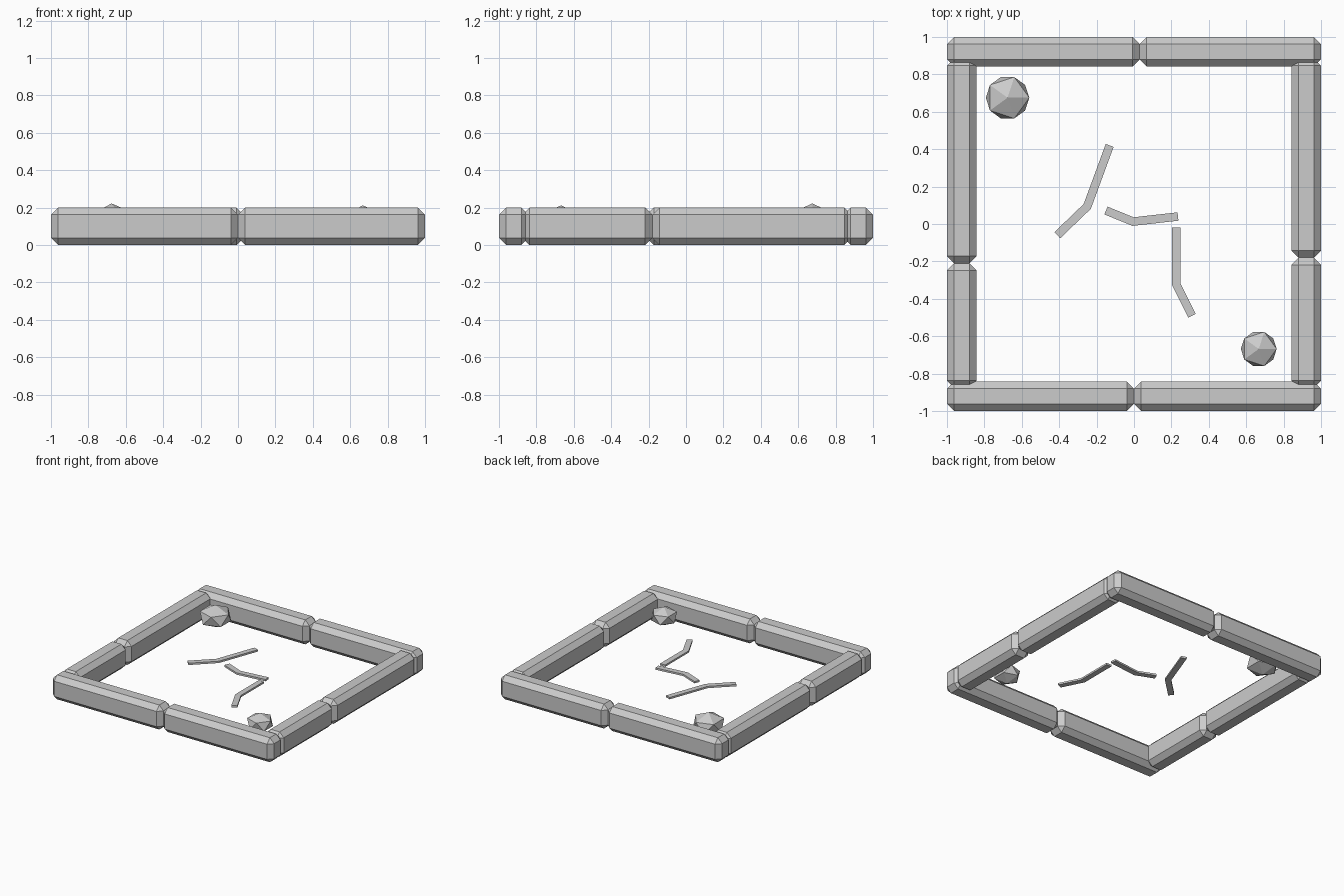
import bpy
import bmesh
from mathutils import Vector

cube = bpy.data.objects.get("Cube")
if cube:
    bpy.data.objects.remove(cube)

# Single stone colour
GREY = (0.6, 0.6, 0.6, 1)
stone = bpy.data.materials.new("stone_grey")
stone.use_nodes = True
stone.diffuse_color = GREY
stone.node_tree.nodes["Principled BSDF"].inputs["Base Color"].default_value = GREY


def add_object(name, bm):
    bmesh.ops.recalc_face_normals(bm, faces=bm.faces)
    mesh = bpy.data.meshes.new(name)
    bm.to_mesh(mesh)
    bm.free()
    mesh.materials.append(stone)
    obj = bpy.data.objects.new(name, mesh)
    bpy.context.collection.objects.link(obj)
    return obj


def beam(name, x0, x1, y0, y1, height=0.2, chamfer=0.038):
    """Chamfered block resting on the ground."""
    bm = bmesh.new()
    bmesh.ops.create_cube(bm, size=1)
    bmesh.ops.scale(bm, vec=(x1 - x0, y1 - y0, height), verts=bm.verts)
    bmesh.ops.translate(bm, vec=((x0 + x1) / 2, (y0 + y1) / 2, height / 2), verts=bm.verts)
    bmesh.ops.bevel(bm, geom=bm.edges[:], offset=chamfer, segments=1,
                    profile=0.5, affect='EDGES')
    add_object(name, bm)


def rock(name, location, radius, half_height):
    """Squashed twenty-sided stone."""
    bm = bmesh.new()
    bmesh.ops.create_icosphere(bm, subdivisions=1, radius=1)
    bmesh.ops.scale(bm, vec=(radius, radius, half_height), verts=bm.verts)
    bmesh.ops.translate(bm, vec=location, verts=bm.verts)
    add_object(name, bm)


def crack(name, path, width=0.045, z=0.093, thickness=0.015):
    """Thin bent strip with a mitred corner."""
    pts = [Vector(p) for p in path]
    dirs = [(b - a).normalized() for a, b in zip(pts, pts[1:])]
    bm = bmesh.new()
    rows = []
    for i, p in enumerate(pts):
        before, after = dirs[max(i - 1, 0)], dirs[min(i, len(dirs) - 1)]
        along = (before + after).normalized()
        side = Vector((-along.y, along.x)) * (width / 2 / along.dot(after))
        rows.append([bm.verts.new((*(p + side * s), z)) for s in (-1, 1)])
    faces = [bm.faces.new((a[0], b[0], b[1], a[1])) for a, b in zip(rows, rows[1:])]
    top = bmesh.ops.extrude_face_region(bm, geom=faces, use_keep_orig=True)
    verts = [v for v in top["geom"] if isinstance(v, bmesh.types.BMVert)]
    bmesh.ops.translate(bm, vec=(0, 0, thickness), verts=verts)
    add_object(name, bm)


# Border: two beams per side, meeting at a joint
INNER = 0.842
for name, y0, y1, joint in (("front", -1, -INNER, 0), ("back", INNER, 1, 0.03)):
    beam(name + "_beam_right", -1, joint, y0, y1)
    beam(name + "_beam_left", joint, 1, y0, y1)
for name, x0, x1, joint in (("right", -1, -INNER, -0.21), ("left", INNER, 1, -0.18)):
    beam(name + "_beam_front", x0, x1, -0.875, joint)
    beam(name + "_beam_back", x0, x1, joint, 0.885)

# Corner rocks
rock("large_rock", (-0.676, 0.675, 0.132), 0.13, 0.09)
rock("small_rock", (0.667, -0.668, 0.137), 0.107, 0.075)

# Ground cracks
crack("long_crack", [(-0.41, -0.06), (-0.25, 0.094), (-0.13, 0.42)])
crack("middle_crack", [(-0.15, 0.072), (-0.005, 0.013), (0.235, 0.04)])
crack("side_crack", [(0.225, -0.02), (0.225, -0.32), (0.31, -0.49)])
